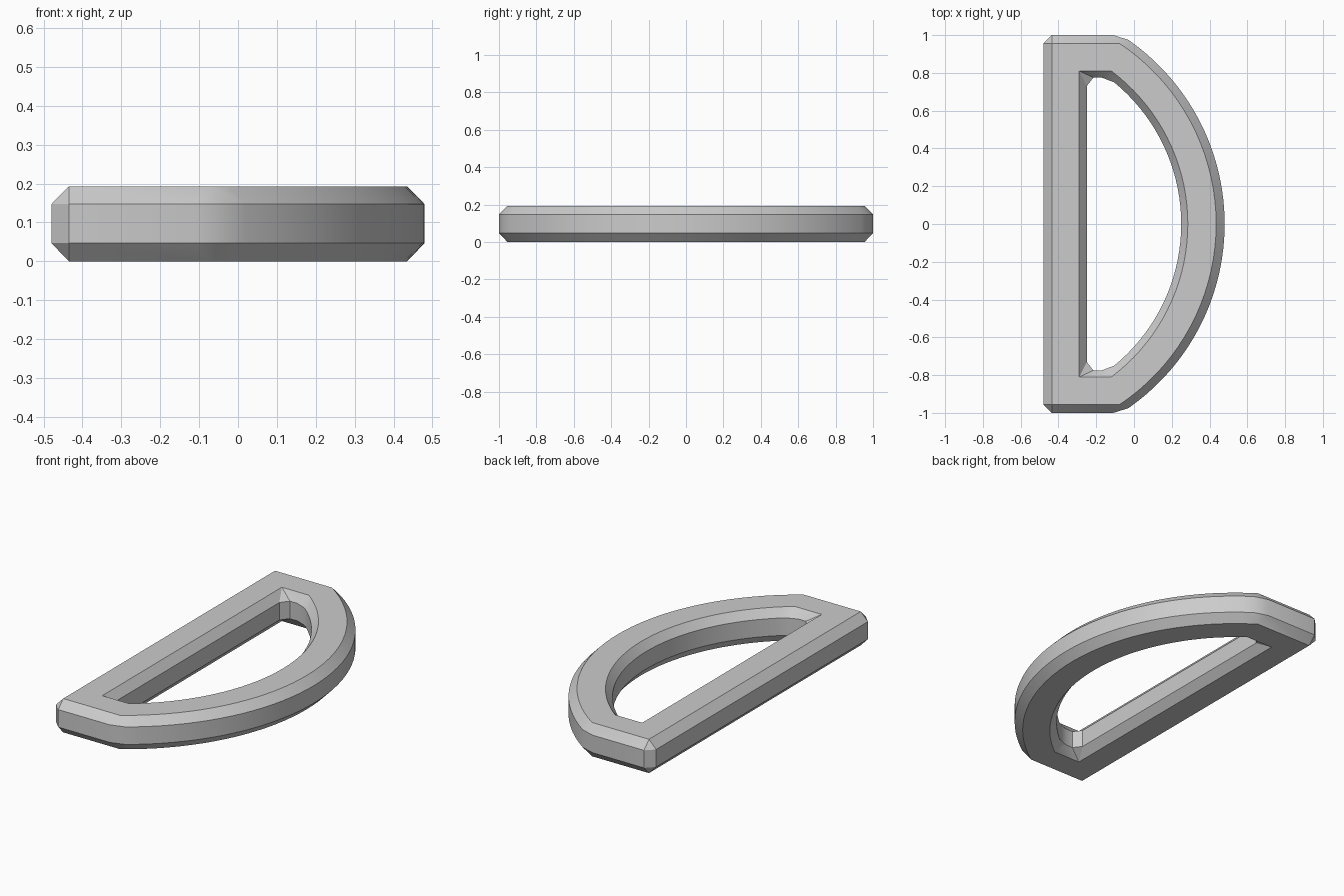
import bpy, bmesh, math

cube = bpy.data.objects.get("Cube")
if cube:
    bpy.data.objects.remove(cube, do_unlink=True)

ARC_STEPS = 18


def d_loop(corner, end, tip):
    """Closed D outline: back corner points, end of the bow, arc to the tip."""
    ex, ey = end[-1]
    rise = tip - ex
    radius = (ey * ey + rise * rise) / (2 * rise)
    centre = tip - radius
    start = math.asin(ey / radius)
    half = corner + end
    for i in range(1, ARC_STEPS):
        a = start * (1 - i / ARC_STEPS)
        half.append((centre + radius * math.cos(a), radius * math.sin(a)))
    return half + [(tip, 0)] + [(x, -y) for x, y in reversed(half)]


# Outlines: chamfered at the waist, sharp on the flat faces
outer_waist = d_loop([(-0.48, 0.955), (-0.435, 1.0)], [(-0.11, 1.0), (-0.03, 0.975)], 0.48)
outer_flat = d_loop([(-0.435, 0.955)] * 2, [(-0.075, 0.955)] * 2, 0.435)
inner_flat = d_loop([(-0.29, 0.81)] * 2, [(-0.12, 0.81)] * 2, 0.285)
inner_waist = d_loop([(-0.25, 0.73), (-0.215, 0.775)], [(-0.17, 0.775), (-0.105, 0.75)], 0.25)

BOTTOM, LOW, HIGH, TOP = 0.0, 0.047, 0.147, 0.193
section = [(outer_waist, LOW), (outer_waist, HIGH), (outer_flat, TOP), (inner_flat, TOP),
           (inner_waist, HIGH), (inner_waist, LOW), (inner_flat, BOTTOM), (outer_flat, BOTTOM)]

# Skin the outlines into one closed ring
bm = bmesh.new()
rings = [[bm.verts.new((x, y, z)) for x, y in loop] for loop, z in section]
count = len(rings[0])
for r, ring in enumerate(rings):
    after = rings[(r + 1) % len(rings)]
    for i in range(count):
        j = (i + 1) % count
        bm.faces.new((ring[i], ring[j], after[j], after[i]))
bmesh.ops.remove_doubles(bm, verts=bm.verts, dist=0.0005)
bmesh.ops.recalc_face_normals(bm, faces=bm.faces)

mesh = bpy.data.meshes.new("d_ring")
bm.to_mesh(mesh)
bm.free()
ring_object = bpy.data.objects.new("d_ring", mesh)
bpy.context.collection.objects.link(ring_object)

# Plain grey metal
grey = bpy.data.materials.new("light_grey")
grey.use_nodes = True
colour = (0.6, 0.6, 0.6, 1)
grey.diffuse_color = colour
grey.node_tree.nodes["Principled BSDF"].inputs["Base Color"].default_value = colour
mesh.materials.append(grey)

bpy.ops.object.select_all(action="DESELECT")
ring_object.select_set(True)
bpy.context.view_layer.objects.active = ring_object
bpy.ops.object.shade_smooth_by_angle(angle=math.radians(30))
